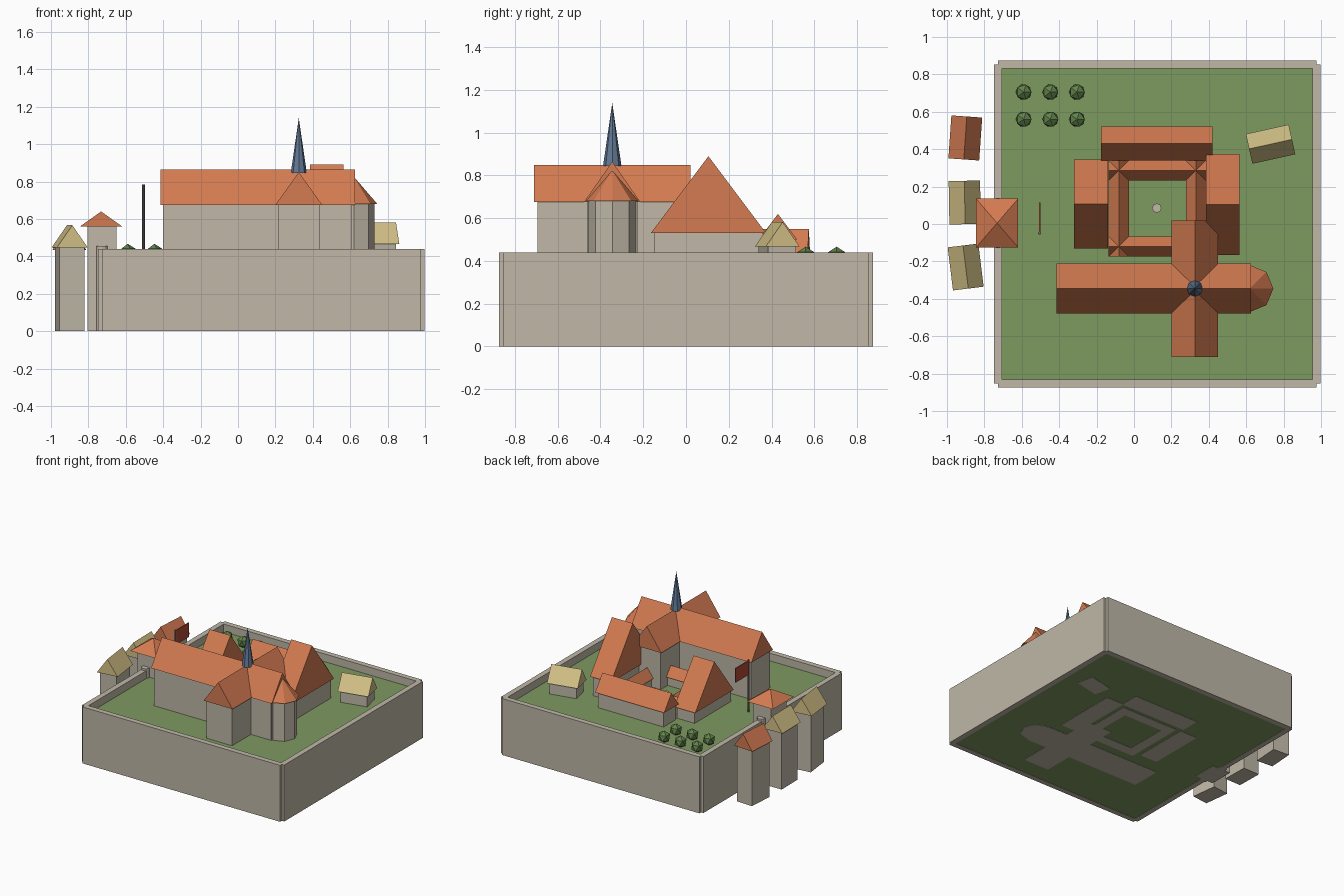
import bpy, bmesh, math
from mathutils import Matrix

cube = bpy.data.objects.get("Cube")
if cube:
    bpy.data.objects.remove(cube, do_unlink=True)


def material(name, r, g, b):
    lin = [(c / 255) ** 2.2 for c in (r, g, b)] + [1.0]
    m = bpy.data.materials.new(name)
    m.use_nodes = True
    m.diffuse_color = lin
    m.node_tree.nodes["Principled BSDF"].inputs["Base Color"].default_value = lin
    return m


STONE = material("pale stone", 190, 182, 166)
TILE = material("orange roof tile", 210, 122, 82)
STRAW = material("straw thatch", 210, 192, 134)
GRASS = material("lawn green", 125, 152, 96)
LEAF = material("bush green", 98, 130, 76)
SLATE = material("blue slate", 98, 120, 148)
IRON = material("grey iron", 105, 105, 105)
CLOTH = material("flag red", 175, 75, 55)

LAWN = 0.38   # level of the raised yard
WALL = 0.44   # top of the outer wall
OVER = 0.015  # eave overhang


def finish(name, bm, mat, matrix=Matrix()):
    bmesh.ops.recalc_face_normals(bm, faces=bm.faces)
    mesh = bpy.data.meshes.new(name)
    bm.to_mesh(mesh)
    bm.free()
    mesh.materials.append(mat)
    ob = bpy.data.objects.new(name, mesh)
    ob.matrix_world = matrix
    bpy.context.collection.objects.link(ob)
    return ob


def place(x, y, angle=0):
    return Matrix.Translation((x, y, 0)) @ Matrix.Rotation(math.radians(angle), 4, 'Z')


def box(name, mat, x, y, sx, sy, z0, z1, angle=0):
    bm = bmesh.new()
    size = Matrix.Diagonal((sx, sy, z1 - z0, 1))
    bmesh.ops.create_cube(bm, size=1, matrix=Matrix.Translation((0, 0, (z0 + z1) / 2)) @ size)
    return finish(name, bm, mat, place(x, y, angle))


def cone(name, mat, x, y, r0, r1, z0, z1, sides=8, angle=0):
    bm = bmesh.new()
    bmesh.ops.create_cone(bm, cap_ends=True, segments=sides, radius1=r0, radius2=r1,
                          depth=z1 - z0, matrix=Matrix.Translation((0, 0, (z0 + z1) / 2)))
    return finish(name, bm, mat, place(x, y, angle))


def gable_roof(name, mat, x, y, length, width, eave, ridge, angle=0):
    # triangular profile swept along local x
    bm = bmesh.new()
    h, w = length / 2, width / 2
    profile = [bm.verts.new((-h, py, pz)) for py, pz in ((-w, eave), (w, eave), (0, ridge))]
    face = bm.faces.new(profile)
    swept = bmesh.ops.extrude_face_region(bm, geom=[face], use_keep_orig=True)["geom"]
    verts = [v for v in swept if isinstance(v, bmesh.types.BMVert)]
    bmesh.ops.translate(bm, verts=verts, vec=(length, 0, 0))
    return finish(name, bm, mat, place(x, y, angle))


def house(name, x, y, length, width, eave, ridge, angle=0, roof=TILE):
    # length and width are measured at the roof; the ridge runs along the length
    box(name + "_walls", STONE, x, y, length - 2 * OVER, width - 2 * OVER, 0, eave, angle)
    gable_roof(name + "_roof", roof, x, y, length, width, eave, ridge, angle)


# Raised yard and outer wall
WX, EX, NY, T = -0.727, 0.975, 0.853, 0.042
MX = (WX + EX) / 2
box("lawn", GRASS, MX, 0, EX - WX, 2 * NY, 0.002, LAWN)
for side, x in (("right", WX), ("left", EX)):
    box(side + "_outer_wall", STONE, x, 0, T, 2 * NY, 0, WALL)
for side, y in (("front", -NY), ("back", NY)):
    box(side + "_outer_wall", STONE, MX, y, EX - WX, T, 0, WALL)

# Gate tower with a post at each side
box("gate_tower_walls", STONE, -0.727, 0.005, 0.155, 0.19, 0, 0.56)
roof = cone("gate_tower_roof", TILE, -0.732, 0.005, math.sqrt(0.5), 0, 0.56, 0.64, 4, 0)
roof.data.transform(Matrix.Diagonal((0.225, 0.26, 1, 1)) @ Matrix.Rotation(math.pi / 4, 4, 'Z'))
for side, y in (("front", -0.1), ("back", 0.11)):
    cone(side + "_gate_post", STONE, WX, y, 0.03, 0.03, 0, 0.455, 12)

# Church: nave, transept, apse and spire
CX, CY = 0.325, -0.345
house("nave", 0.105, CY, 1.04, 0.265, 0.675, 0.865)
house("transept", CX, CY, 0.73, 0.25, 0.675, 0.85, 90)
cone("apse_walls", STONE, 0.62, CY, 0.11, 0.11, 0, 0.68)
cone("apse_roof", TILE, 0.62, CY, 0.125, 0, 0.68, 0.825)
cone("spire", SLATE, CX, CY, 0.043, 0, 0.845, 1.14)

# Ranges around the cloister
house("west_range", -0.23, 0.107, 0.18, 0.475, 0.47, 0.78)
house("east_range", 0.475, 0.105, 0.18, 0.54, 0.53, 0.89)
house("north_range", 0.122, 0.43, 0.595, 0.18, 0.5, 0.62)

# Cloister galleries and the well
QX, QY = 0.125, 0.083
for side, dy in (("south", -0.203), ("north", 0.203)):
    house(side + "_gallery", QX, QY + dy, 0.52, 0.108, 0.45, 0.522)
for side, dx in (("west", -0.206), ("east", 0.206)):
    house(side + "_gallery", QX + dx, QY, 0.515, 0.108, 0.45, 0.522, 90)
cone("well", STONE, 0.122, 0.085, 0.025, 0.025, LAWN, 0.42)

# Cottages
house("yard_cottage", 0.73, 0.427, 0.235, 0.163, 0.467, 0.582, 12.5, STRAW)
house("back_cottage", -0.902, 0.46, 0.23, 0.165, 0.435, 0.55, 86, TILE)
house("middle_cottage", -0.905, 0.115, 0.232, 0.168, 0.445, 0.56, 91, STRAW)
house("front_cottage", -0.9, -0.23, 0.232, 0.165, 0.448, 0.567, 97, STRAW)

# Flag on its pole
cone("flag_pole", IRON, -0.505, -0.05, 0.008, 0.008, LAWN, 0.785)
box("flag", CLOTH, -0.505, 0.035, 0.008, 0.16, 0.67, 0.78)

# Bushes in two rows
for row, y in enumerate((0.56, 0.705)):
    for col, x in enumerate((-0.59, -0.447, -0.305)):
        bm = bmesh.new()
        bmesh.ops.create_icosphere(bm, subdivisions=1, radius=0.047,
                                   matrix=Matrix.Translation((0, 0, 0.42)))
        finish(f"bush_{row}_{col}", bm, LEAF, place(x, y))
